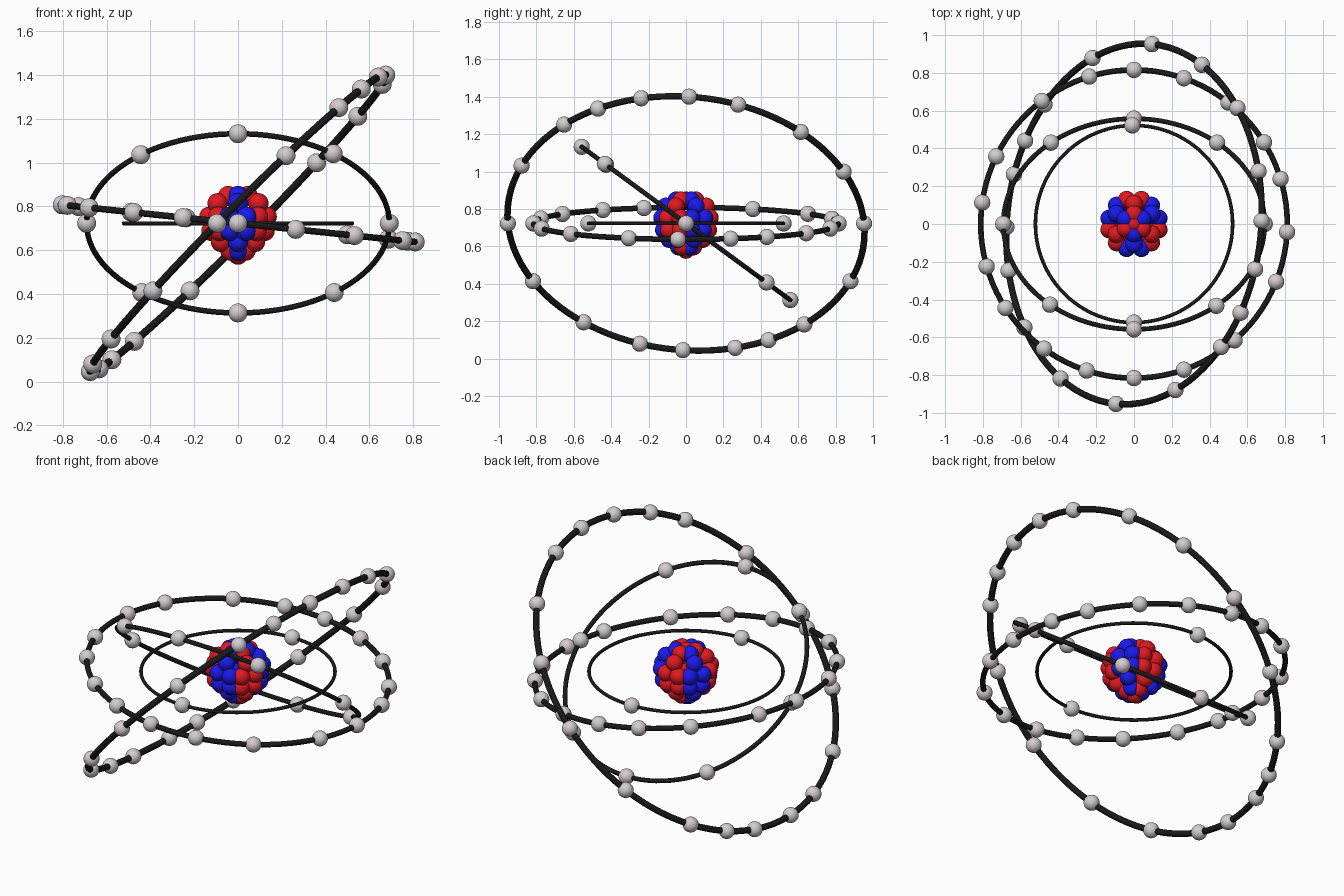
import bpy, bmesh
from math import radians, sin, cos
from mathutils import Matrix, Vector

if "Cube" in bpy.data.objects:
    bpy.data.objects.remove(bpy.data.objects["Cube"])

CENTRE = Vector((0, 0, 0.723))


def material(name, rgb):
    m = bpy.data.materials.new(name)
    m.diffuse_color = (*rgb, 1)
    m.use_nodes = True
    m.node_tree.nodes["Principled BSDF"].inputs["Base Color"].default_value = m.diffuse_color
    return m


BLACK = material("orbit_black", (0.01, 0.01, 0.01))
PALE = material("electron_grey", (0.66, 0.61, 0.63))
RED = material("proton_red", (0.75, 0.01, 0.015))
BLUE = material("neutron_blue", (0.01, 0.01, 0.85))


def balls(name, points, radius, mat):
    """One smooth object holding a sphere at every point."""
    bm = bmesh.new()
    for p in points:
        bmesh.ops.create_uvsphere(bm, u_segments=32, v_segments=16, radius=radius,
                                  matrix=Matrix.Translation(p))
    for f in bm.faces:
        f.smooth = True
    me = bpy.data.meshes.new(name)
    bm.to_mesh(me)
    bm.free()
    me.materials.append(mat)
    bpy.context.collection.objects.link(bpy.data.objects.new(name, me))


def shell(name, radius, rot, angles):
    """Orbit ring with its electrons, angles in degrees round the ring."""
    bpy.ops.mesh.primitive_torus_add(major_segments=96, minor_segments=12,
                                     major_radius=radius, minor_radius=radius * 0.0182)
    ring = bpy.context.object
    ring.name = name + "_orbit"
    ring.matrix_world = Matrix.Translation(CENTRE) @ rot
    ring.data.materials.append(BLACK)
    bpy.ops.object.shade_smooth()
    pts = [CENTRE + rot @ Vector((radius * cos(radians(a)), radius * sin(radians(a)), 0))
           for a in angles]
    balls(name + "_electrons", pts, 0.043, PALE)


def turn(deg, axis):
    return Matrix.Rotation(radians(deg), 4, axis)


# Four electron shells
shell("first", 0.522, Matrix(), [91, 270])
shell("second", 0.692, turn(-36.3, 'X'), [0, 50.5, 90, 129.5, 180, 230, 270, 309])
shell("third", 0.816, turn(6, 'Y'),
      [90, 71, 52, 32, 17, -3, -22, -49, -71, -90, -108, -126, -147, -164, 172, 154, 127, 107])
tilted = [85, 69, 46, 24, 0, -27, -52.5, -66.5, -78, -95, -109, -129, -153, 180, 153, 129,
          115.5, 100.5]
shell("fourth", 0.957, turn(-5.7, 'Z') @ turn(-45.3, 'Y'), [90 - a for a in tilted])

# Nucleus: six sectors alternating red and blue (radius, height, sideways spread in degrees)
layers = [(0.052, 0.125, 0), (0.108, 0.092, 0), (0.135, 0.03, 17), (0.125, -0.035, 17),
          (0.09, -0.085, 0), (0.04, -0.125, 0)]
groups = {0: [], 1: []}
for k in range(6):
    for r, z, spread in layers:
        for s in ((-1, 1) if spread else (0,)):
            a = radians(30 + 60 * k + s * spread)
            groups[k % 2].append(CENTRE + Vector((r * cos(a), r * sin(a), z)))
groups[1].append(CENTRE + Vector((0, 0, 0.125)))
groups[1].append(CENTRE + Vector((0, 0, -0.143)))
balls("neutrons", groups[0], 0.046, BLUE)
balls("protons", groups[1], 0.046, RED)
